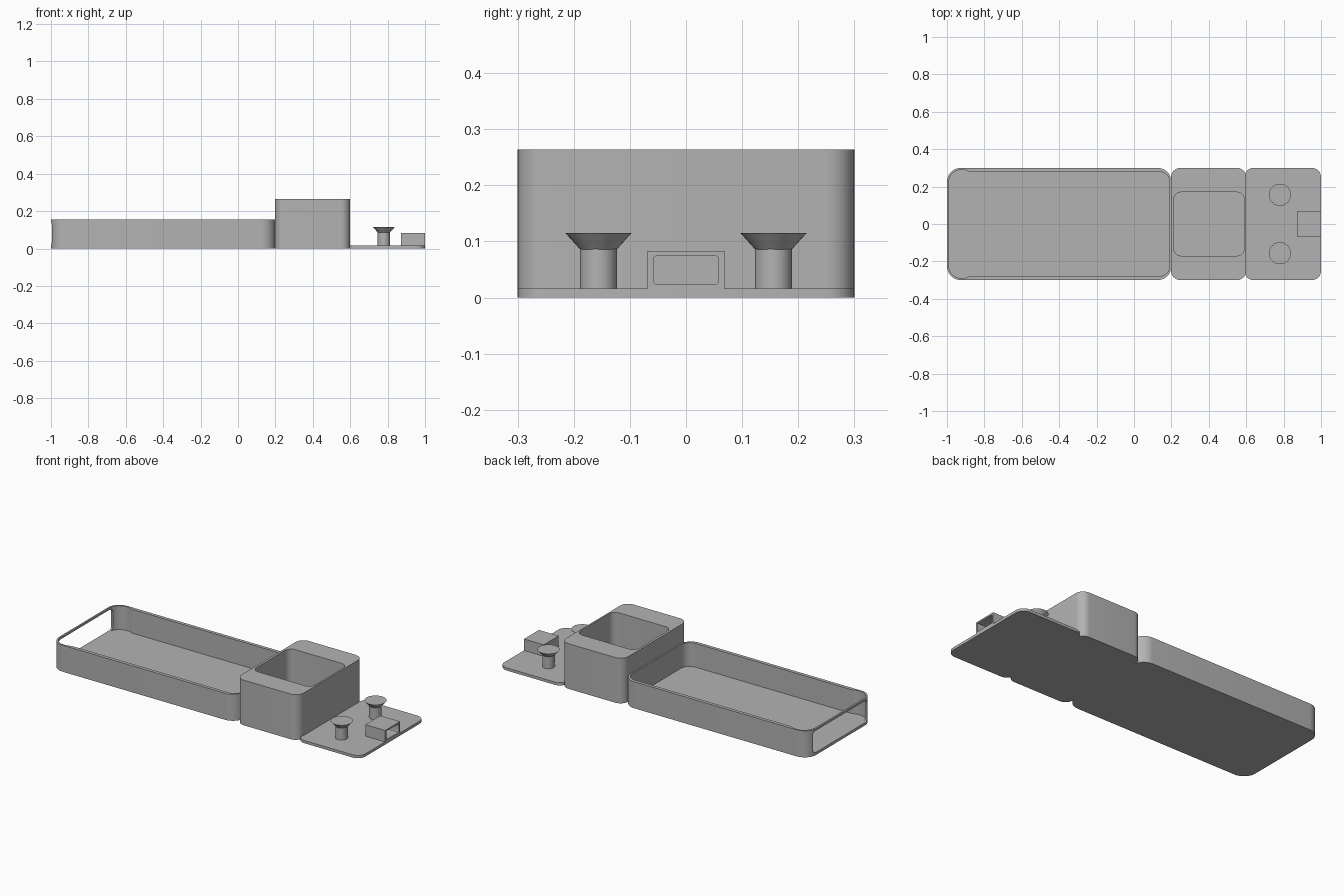
import bpy
import bmesh
import math
from mathutils import Matrix

cube = bpy.data.objects.get("Cube")
if cube:
    bpy.data.objects.remove(cube, do_unlink=True)

grey = bpy.data.materials.new("plain grey")
grey.use_nodes = True
colour = (0.45, 0.45, 0.45, 1)
grey.diffuse_color = colour
grey.node_tree.nodes["Principled BSDF"].inputs["Base Color"].default_value = colour


def add_object(name, bm):
    bmesh.ops.recalc_face_normals(bm, faces=bm.faces)
    mesh = bpy.data.meshes.new(name)
    bm.to_mesh(mesh)
    bm.free()
    mesh.materials.append(grey)
    obj = bpy.data.objects.new(name, mesh)
    bpy.context.collection.objects.link(obj)
    return obj


def block(name, low, high, radius=0, axis="Z", segments=10):
    """Box between two corners, with the edges along one axis rounded."""
    bm = bmesh.new()
    bmesh.ops.create_cube(bm, size=1)
    for v in bm.verts:
        v.co = [a + (b - a) * (c + 0.5) for a, b, c in zip(low, high, v.co)]
    if radius:
        k = "XYZ".index(axis)
        edges = [e for e in bm.edges
                 if abs(e.verts[0].co[k] - e.verts[1].co[k]) > 1e-5]
        bmesh.ops.bevel(bm, geom=edges, offset=radius, segments=segments,
                        profile=0.5, affect='EDGES')
    return add_object(name, bm)


def cut(obj, *cutters):
    """Subtract the cutters, keep the resulting mesh and drop the cutters."""
    for c in cutters:
        c.hide_render = True
        mod = obj.modifiers.new("cut", 'BOOLEAN')
        mod.operation = 'DIFFERENCE'
        mod.solver = 'EXACT'
        mod.object = c
    bpy.context.view_layer.update()
    graph = bpy.context.evaluated_depsgraph_get()
    mesh = bpy.data.meshes.new_from_object(obj.evaluated_get(graph))
    obj.modifiers.clear()
    obj.data = mesh
    for c in cutters:
        bpy.data.objects.remove(c, do_unlink=True)
    return obj


def smooth(obj):
    bpy.ops.object.select_all(action='DESELECT')
    obj.select_set(True)
    bpy.context.view_layer.objects.active = obj
    bpy.ops.object.shade_smooth_by_angle(angle=math.radians(30))


floor = 0.016

# Long shallow tray with a window in its end wall
tray = block("tray", (-1, -0.3, 0), (0.2, 0.3, 0.155), 0.075)
cut(tray,
    block("tray_hollow", (-0.98, -0.28, floor), (0.19, 0.28, 0.3), 0.055),
    block("end_hollow", (-0.99, -0.29, floor), (-0.85, 0.29, 0.3), 0.066),
    block("end_window", (-1.1, -0.25, floor), (-0.94, 0.25, 0.143), 0.02, "X"))

# Tall bin with an off-square well
bin_box = block("bin", (0.198, -0.3, 0), (0.6, 0.3, 0.264), 0.05)
cut(bin_box, block("bin_hollow", (0.212, -0.17, floor), (0.59, 0.17, 0.4), 0.04))

# Thin base plate
plate = block("base_plate", (0.59, -0.3, 0), (1, 0.3, floor), 0.05)

# Socket housing, open towards the end of the plate
socket = block("socket", (0.872, -0.069, 0.005), (1, 0.069, 0.083))
cut(socket, block("socket_hollow", (0.885, -0.058, 0.024), (1.1, 0.058, 0.074),
                  0.005, "X", 3))


def peg(name, y):
    """Turned peg: straight stem with a flared flat head."""
    bm = bmesh.new()
    profile = [(0, 0.01), (0.033, 0.01), (0.033, 0.086), (0.059, 0.115), (0, 0.115)]
    verts = [bm.verts.new((r, 0, z)) for r, z in profile]
    edges = [bm.edges.new(pair) for pair in zip(verts, verts[1:])]
    bmesh.ops.spin(bm, geom=verts + edges, axis=(0, 0, 1), cent=(0, 0, 0),
                   angle=math.tau, steps=40)
    bmesh.ops.remove_doubles(bm, verts=bm.verts, dist=1e-5)
    bmesh.ops.transform(bm, matrix=Matrix.Translation((0.78, y, 0)), verts=bm.verts)
    return add_object(name, bm)


pegs = [peg("left_peg", -0.156), peg("right_peg", 0.156)]

for part in [tray, bin_box, plate, socket] + pegs:
    smooth(part)
